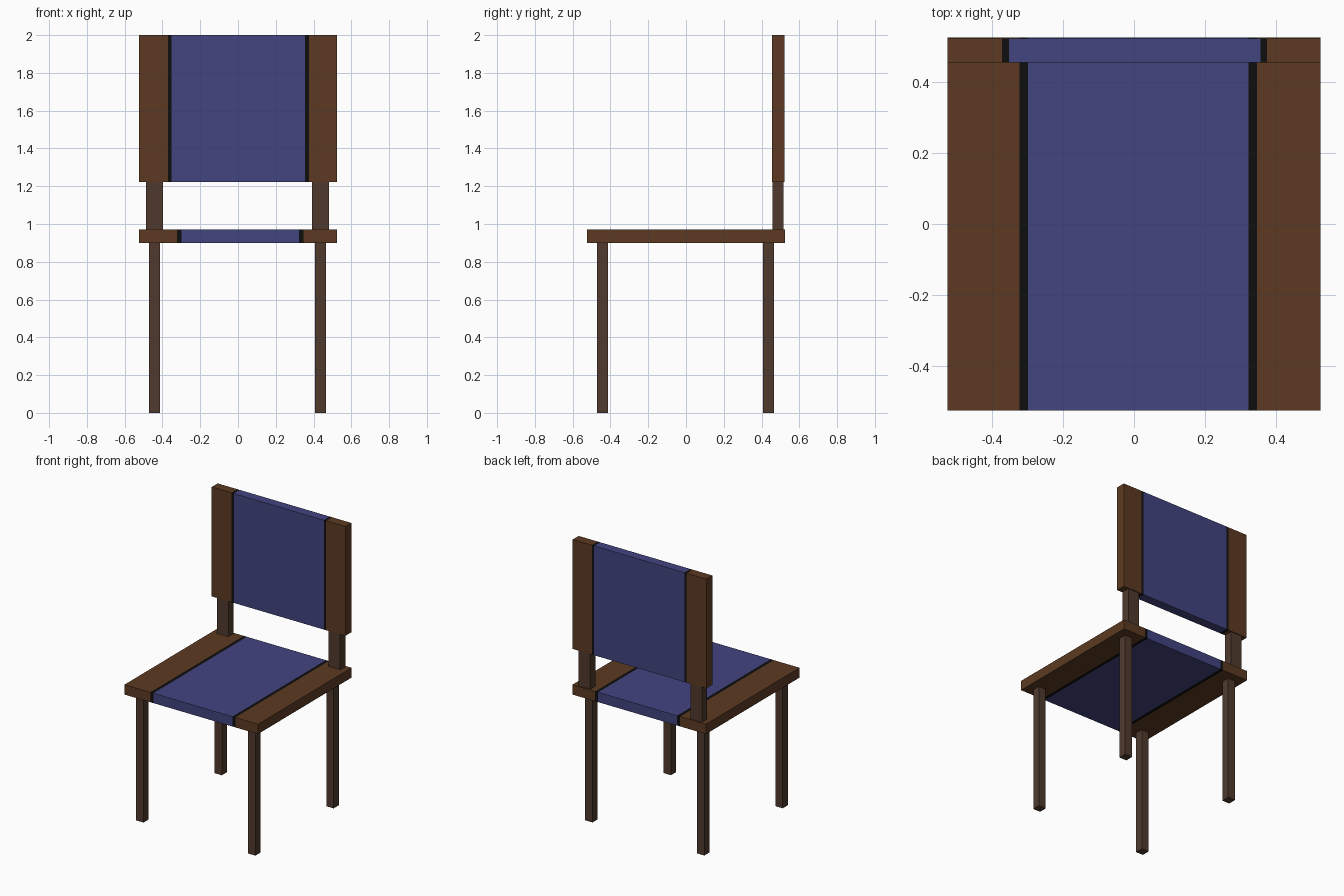
import bpy, bmesh
from mathutils import Vector

if "Cube" in bpy.data.objects:
    bpy.data.objects.remove(bpy.data.objects["Cube"])


def material(name, rgb):
    m = bpy.data.materials.new(name)
    m.diffuse_color = (*rgb, 1.0)
    m.use_nodes = True
    m.node_tree.nodes["Principled BSDF"].inputs["Base Color"].default_value = m.diffuse_color
    return m


BROWN = material("warm brown wood", (0.107, 0.042, 0.016))
BLACK = material("black trim", (0.0044, 0.0044, 0.0044))
BLUE = material("blue fabric", (0.0545, 0.058, 0.216))
DARK = material("dark brown wood", (0.080, 0.042, 0.027))


def box(name, lo, hi, mats, cuts=()):
    """Box between two corners; cuts along x split it into bands, one material each."""
    lo, hi = Vector(lo), Vector(hi)
    bm = bmesh.new()
    bmesh.ops.create_cube(bm, size=1.0)
    bmesh.ops.scale(bm, vec=hi - lo, verts=bm.verts)
    bmesh.ops.translate(bm, vec=(lo + hi) / 2, verts=bm.verts)
    for x in cuts:
        bmesh.ops.bisect_plane(bm, geom=bm.verts[:] + bm.edges[:] + bm.faces[:],
                               plane_co=(x, 0, 0), plane_no=(1, 0, 0))
    slots = list(dict.fromkeys(mats))
    for f in bm.faces:
        band = sum(f.calc_center_median().x > x for x in cuts)
        f.material_index = slots.index(mats[band])
    me = bpy.data.meshes.new(name)
    bm.to_mesh(me)
    bm.free()
    for m in slots:
        me.materials.append(m)
    ob = bpy.data.objects.new(name, me)
    bpy.context.collection.objects.link(ob)
    return ob


BANDS = (BROWN, BLACK, BLUE, BLACK, BROWN)

# Seat and backrest: wood sides, black trim, blue centre
box("seat", (-0.525, -0.525, 0.90), (0.525, 0.525, 0.97), BANDS,
    (-0.322, -0.298, 0.323, 0.346))
box("backrest", (-0.525, 0.455, 1.223), (0.525, 0.522, 2.0), BANDS,
    (-0.371, -0.352, 0.356, 0.375))

# Legs and backrest posts
for side, leg_x, post_x in (("left", -0.442, -0.441), ("right", 0.437, 0.437)):
    for end, y in (("front", -0.442), ("back", 0.437)):
        box(f"{end}_{side}_leg", (leg_x - 0.029, y - 0.029, 0),
            (leg_x + 0.029, y + 0.029, 0.90), (DARK,))
    box(f"{side}_backrest_post", (post_x - 0.045, 0.457, 0.97),
        (post_x + 0.045, 0.516, 1.223), (DARK,))
